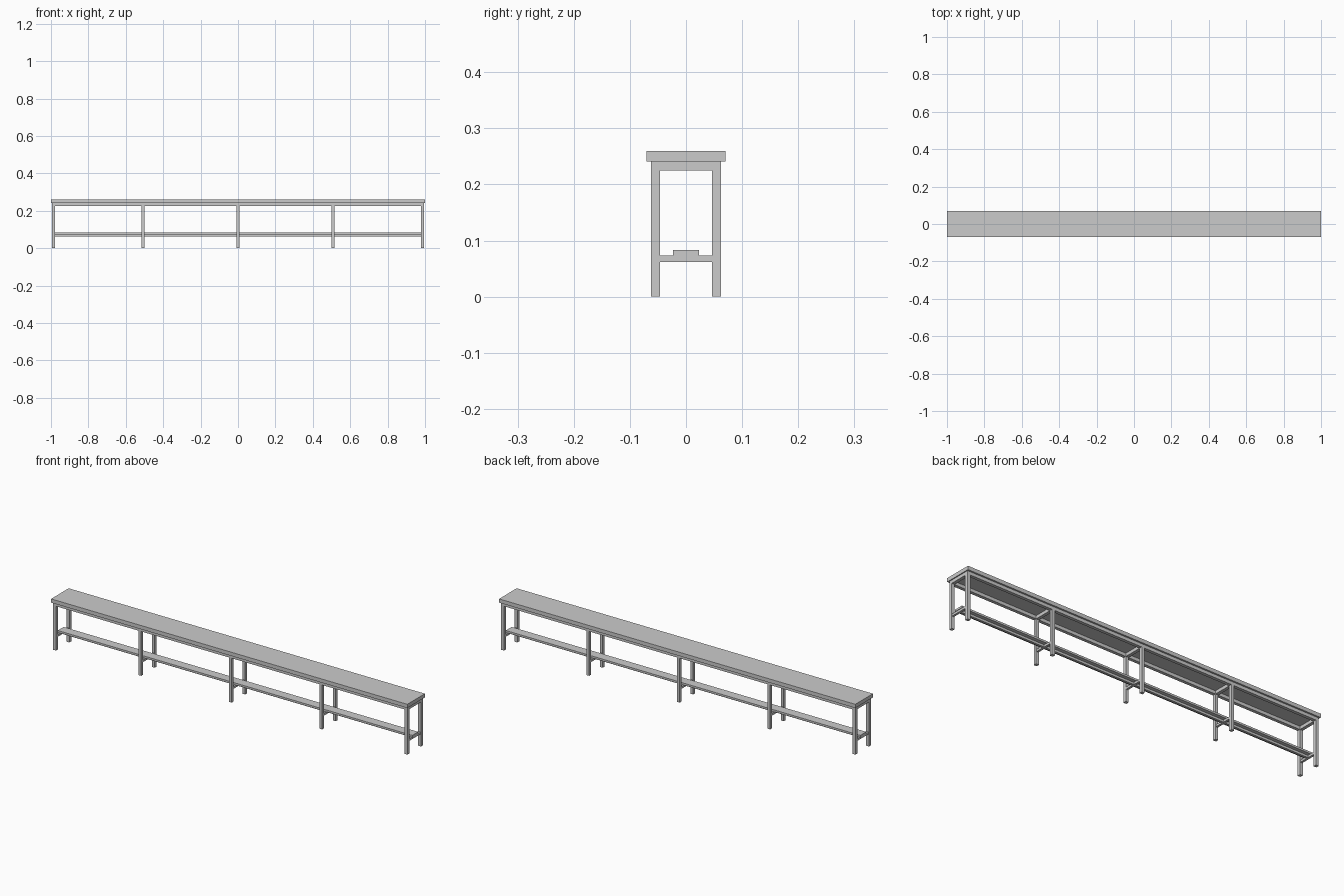
import bpy, bmesh
from mathutils import Matrix, Vector

if "Cube" in bpy.data.objects:
    bpy.data.objects.remove(bpy.data.objects["Cube"])


def box(name, x, y, z):
    """Box object from (min, max) ranges on each axis."""
    bm = bmesh.new()
    size = Vector((x[1] - x[0], y[1] - y[0], z[1] - z[0]))
    mid = Vector((x[0] + x[1], y[0] + y[1], z[0] + z[1])) / 2
    bmesh.ops.create_cube(bm, size=1.0, matrix=Matrix.Diagonal((*size, 1.0)))
    mesh = bpy.data.meshes.new(name)
    bm.to_mesh(mesh)
    bm.free()
    ob = bpy.data.objects.new(name, mesh)
    ob.location = mid
    bpy.context.collection.objects.link(ob)
    return ob


T = 0.008            # half thickness of the square frame tube
S = 0.0055           # half thickness of the lighter lower tube
IN, OUT = 0.046, 0.062
RAIL_Z, TOP_Z = 0.225, 0.241
FRAMES = (-0.987, -0.508, 0.0, 0.508, 0.987)
END = FRAMES[-1] + T

# Seat board
box("seat", (-1.0, 1.0), (-0.0705, 0.0705), (TOP_Z, 0.26))

# Long rails under the seat
for side, y in (("front", (-OUT, -IN)), ("back", (IN, OUT))):
    box(f"{side}_seat_rail", (-END, END), y, (RAIL_Z, TOP_Z))

# Leg frames: two legs, upper and lower cross rails
for i, x in enumerate(FRAMES, 1):
    box(f"front_leg_{i}", (x - T, x + T), (-OUT, -IN), (0, RAIL_Z))
    box(f"back_leg_{i}", (x - T, x + T), (IN, OUT), (0, RAIL_Z))
    box(f"upper_cross_rail_{i}", (x - T, x + T), (-IN, IN), (RAIL_Z, TOP_Z))
    box(f"lower_cross_rail_{i}", (x - S, x + S), (-IN, IN), (0.062, 0.073))

# Central rails between the lower cross rails
for i, (a, b) in enumerate(zip(FRAMES, FRAMES[1:]), 1):
    box(f"shelf_rail_{i}", (a + S, b - S), (-S, S), (0.062, 0.073))

# Foot shelf board
box("foot_shelf", (-END, END), (-0.0235, 0.0235), (0.073, 0.083))
